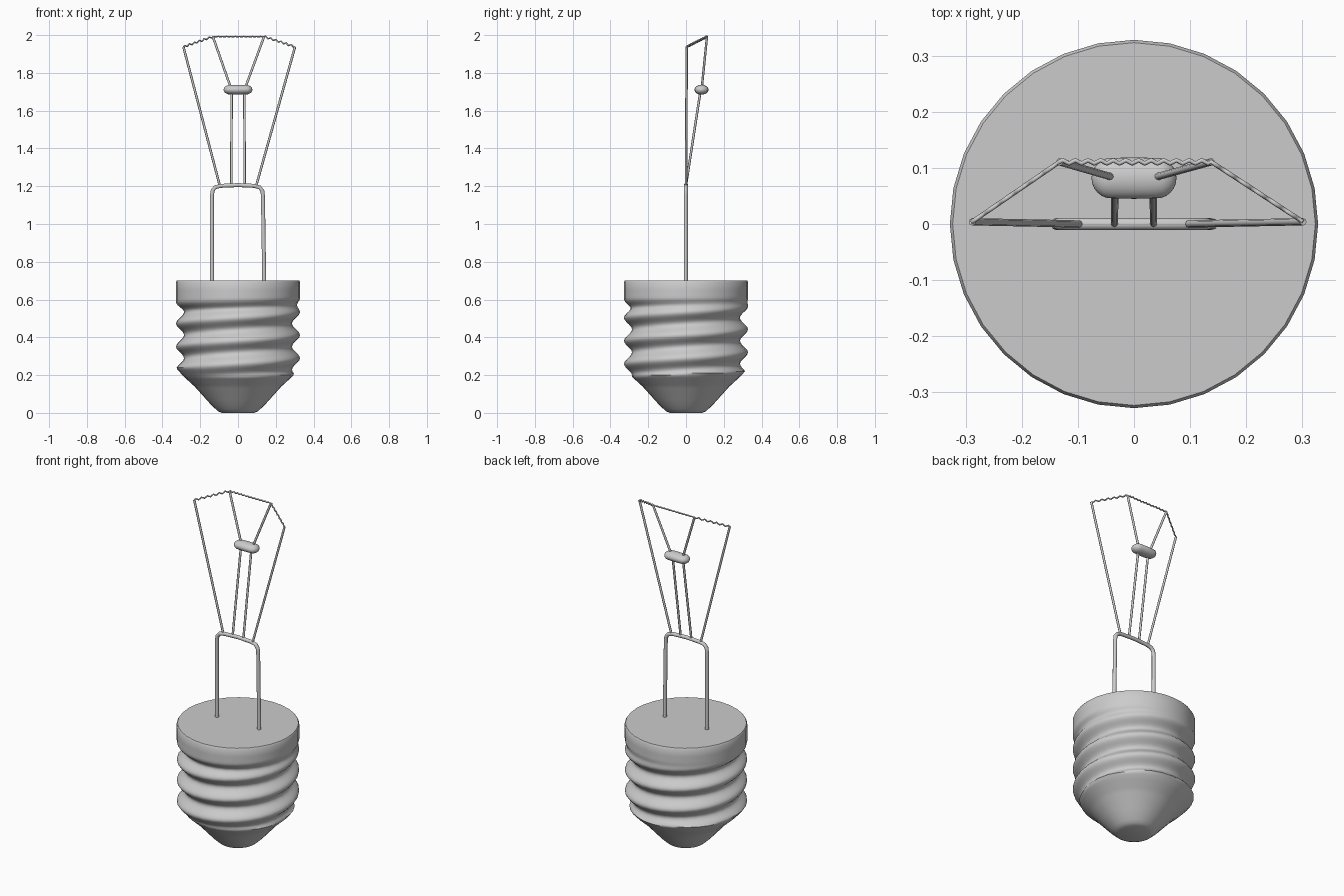
import bpy, bmesh, math
from mathutils import Vector

if "Cube" in bpy.data.objects:
    bpy.data.objects.remove(bpy.data.objects["Cube"])


def smooth(obj, angle=50):
    bpy.ops.object.select_all(action='DESELECT')
    bpy.context.view_layer.objects.active = obj
    obj.select_set(True)
    bpy.ops.object.shade_smooth_by_angle(angle=math.radians(angle))


def mesh_object(name, bm):
    bmesh.ops.recalc_face_normals(bm, faces=bm.faces[:])
    me = bpy.data.meshes.new(name)
    bm.to_mesh(me)
    bm.free()
    obj = bpy.data.objects.new(name, me)
    bpy.context.collection.objects.link(obj)
    smooth(obj)
    return obj


def wire(name, points, radius, res=2):
    cu = bpy.data.curves.new(name, 'CURVE')
    cu.dimensions = '3D'
    cu.bevel_depth = radius
    cu.bevel_resolution = res
    cu.use_fill_caps = True
    sp = cu.splines.new('POLY')
    sp.points.add(len(points) - 1)
    for p, co in zip(sp.points, points):
        p.co = (*co, 1)
    obj = bpy.data.objects.new(name, cu)
    bpy.context.collection.objects.link(obj)
    return obj


def lerp_profile(profile, z):
    for (z0, r0), (z1, r1) in zip(profile, profile[1:]):
        if z <= z1:
            return r0 + (r1 - r0) * (z - z0) / (z1 - z0)
    return profile[-1][1]


# Screw base: helical thread trimmed by a cone below and blended to a band above
PITCH, SIDES = 0.122, 32
CONE = [(0, 0.085), (0.008, 0.105), (0.04, 0.14), (0.14, 0.23),
        (0.19, 0.285), (0.25, 0.34), (0.7, 0.5)]


def base_radius(z, a):
    phase = 2 * math.pi * (z - 0.29) / PITCH - a
    thread = 0.307 + 0.021 * math.cos(phase)
    t = min(max((z - 0.54) / 0.07, 0), 1)
    t = t * t * (3 - 2 * t)
    r = thread * (1 - t) + 0.329 * t
    if z > 0.695:
        r -= 0.005
    return min(r, lerp_profile(CONE, z))


levels = [0, 0.008, 0.02, 0.04, 0.07, 0.10]
levels += [0.12 + 0.01 * i for i in range(53)] + [0.65, 0.692, 0.70]
bm = bmesh.new()
rings = []
for z in levels:
    ring = []
    for i in range(SIDES):
        a = 2 * math.pi * i / SIDES
        r = base_radius(z, a)
        ring.append(bm.verts.new((r * math.cos(a), r * math.sin(a), z)))
    rings.append(ring)
for lo, hi in zip(rings, rings[1:]):
    for i in range(SIDES):
        j = (i + 1) % SIDES
        bm.faces.new((lo[i], lo[j], hi[j], hi[i]))
bm.faces.new(rings[0])
bm.faces.new(rings[-1])
mesh_object("screw_base", bm)

# Thick U-shaped support rod
wire("support_rod", [(-0.137, 0, 0.68), (-0.138, 0, 1.15), (-0.134, 0, 1.178),
                     (-0.12, 0, 1.195), (-0.09, 0, 1.202), (0, 0, 1.206),
                     (0.085, 0, 1.202), (0.115, 0, 1.194), (0.129, 0, 1.175),
                     (0.132, 0, 1.15), (0.139, 0, 0.68)], 0.011, 3)

# Thin wires, left and right
tips_out = {-1: Vector((-0.289, 0.004, 1.938)), 1: Vector((0.302, 0.004, 1.938))}
tips_in = {-1: Vector((-0.133, 0.111, 1.992)), 1: Vector((0.138, 0.111, 1.992))}
for s, side in ((-1, "left"), (1, "right")):
    wire(side + "_outer_wire", [(s * 0.097, 0, 1.205), tips_out[s]], 0.0065)
    wire(side + "_inner_wire", [(s * 0.035, 0, 1.205), (s * 0.034, 0.076, 1.70)], 0.0065)
    wire(side + "_upper_wire", [(s * 0.036, 0.083, 1.715), tips_in[s]], 0.0065)

# Insulating bead: sphere pulled apart along x
bm = bmesh.new()
bmesh.ops.create_uvsphere(bm, u_segments=24, v_segments=16, radius=1)
for v in bm.verts:
    x = v.co.x
    shift = 0.038 * max(-1, min(1, x * 4))
    v.co = (x * 0.038 + shift, v.co.y * 0.037 + 0.082, v.co.z * 0.026 + 1.711)
mesh_object("bead", bm)


# Wavy filament in three spans
def wavy(p, q, waves, offset):
    n = waves * 4
    return [p.lerp(q, i / n) + offset * math.sin(i * math.pi / 2) for i in range(n + 1)]


path = wavy(tips_out[-1], tips_in[-1], 6, Vector((0, 0, 0.005)))
path += wavy(tips_in[-1], tips_in[1], 12, Vector((0, 0.003, 0.001)))[1:]
path += wavy(tips_in[1], tips_out[1], 6, Vector((0, 0, 0.005)))[1:]
wire("filament", path, 0.004, 1)
